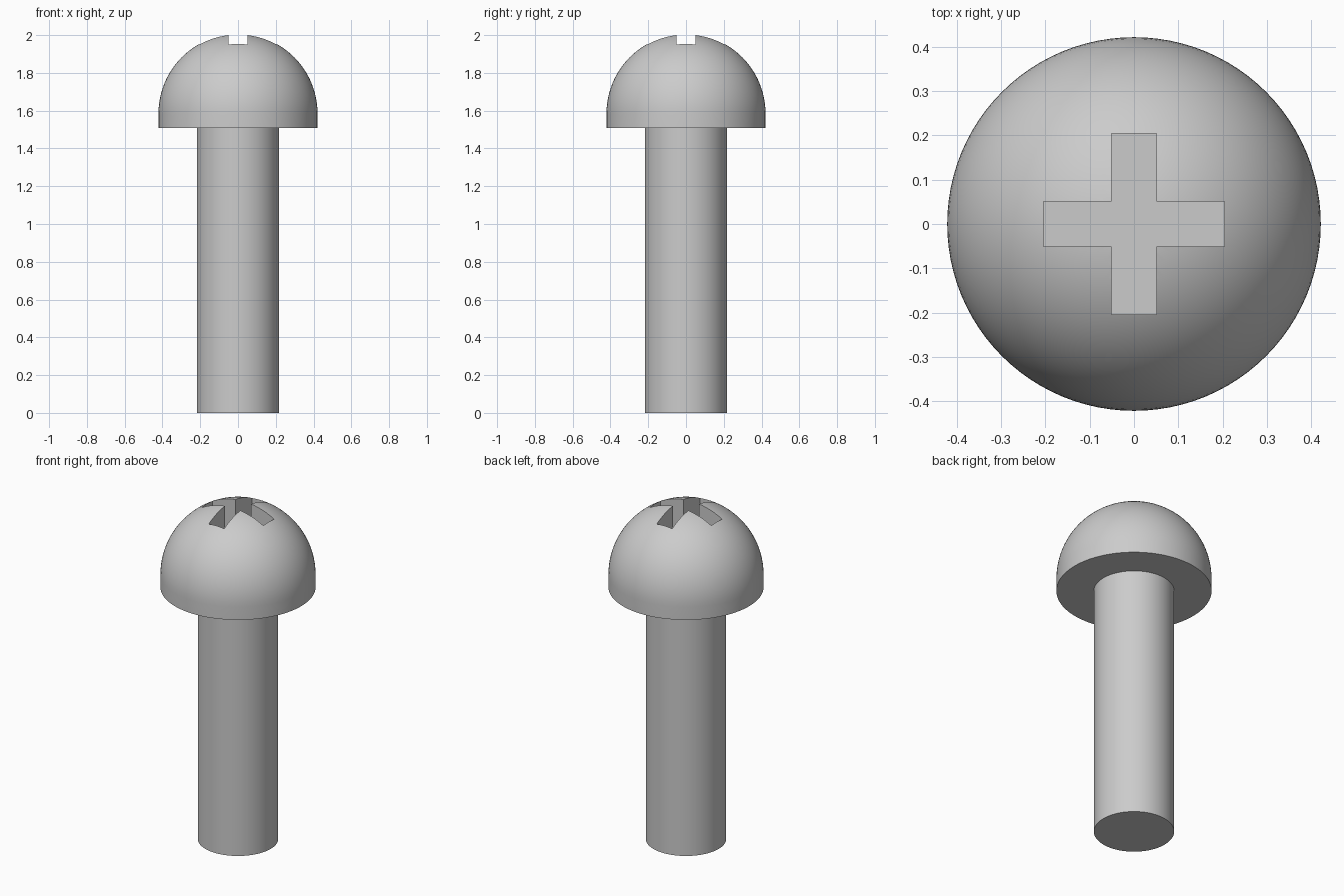
import bpy, bmesh, math

HEAD_R, SHAFT_R = 0.421, 0.218
HEAD_BASE, SLOT_FLOOR = 1.508, 1.8
SLOT_LONG, SLOT_HALF = 0.204, 0.051
# Slot rim corners sit exactly at the top of the model
DOME_Z = 2.0 - math.sqrt(HEAD_R ** 2 - 2 * SLOT_HALF ** 2)

cube = bpy.data.objects.get("Cube")
if cube:
    bpy.data.objects.remove(cube, do_unlink=True)

grey = (0.6, 0.6, 0.6, 1)
steel = bpy.data.materials.new("grey steel")
steel.use_nodes = True
steel.diffuse_color = grey
steel.node_tree.nodes["Principled BSDF"].inputs["Base Color"].default_value = grey


def add_object(name, bm):
    bmesh.ops.recalc_face_normals(bm, faces=bm.faces)
    mesh = bpy.data.meshes.new(name)
    bm.to_mesh(mesh)
    bm.free()
    mesh.materials.append(steel)
    obj = bpy.data.objects.new(name, mesh)
    bpy.context.collection.objects.link(obj)
    return obj


def lathe(name, profile, steps=96):
    """Spin a radius/height profile about the z axis."""
    bm = bmesh.new()
    verts = [bm.verts.new((r, 0, z)) for r, z in profile]
    edges = [bm.edges.new(pair) for pair in zip(verts, verts[1:])]
    bmesh.ops.spin(bm, geom=verts + edges, cent=(0, 0, 0), axis=(0, 0, 1),
                   angle=math.tau, steps=steps, use_duplicate=False)
    bmesh.ops.remove_doubles(bm, verts=bm.verts, dist=1e-5)
    return add_object(name, bm)


def smooth(obj):
    bpy.ops.object.select_all(action="DESELECT")
    obj.select_set(True)
    bpy.context.view_layer.objects.active = obj
    bpy.ops.object.shade_smooth_by_angle(angle=math.radians(30))


# Shaft
shaft = lathe("shaft", [(0, 0), (SHAFT_R, 0), (SHAFT_R, HEAD_BASE), (0, HEAD_BASE)])
smooth(shaft)

# Domed head with a short straight skirt
rings = 24
dome = [(HEAD_R * math.cos(a), DOME_Z + HEAD_R * math.sin(a))
        for a in (math.pi / 2 * i / rings for i in range(rings + 1))]
head = lathe("head", [(0, HEAD_BASE), (HEAD_R, HEAD_BASE)] + dome)

# Cross-shaped cutter: one arm outline turned four times
bm = bmesh.new()
arm = [(SLOT_HALF, -SLOT_HALF), (SLOT_LONG, -SLOT_HALF), (SLOT_LONG, SLOT_HALF)]
outline = []
for turn in range(4):
    c, s = round(math.cos(turn * math.pi / 2)), round(math.sin(turn * math.pi / 2))
    outline += [bm.verts.new((x * c - y * s, x * s + y * c, SLOT_FLOOR)) for x, y in arm]
floor = bm.faces.new(outline)
top = bmesh.ops.extrude_face_region(bm, geom=[floor], use_keep_orig=True)["geom"]
bmesh.ops.translate(bm, vec=(0, 0, 0.4),
                    verts=[v for v in top if isinstance(v, bmesh.types.BMVert)])
cutter = add_object("cross_slot_cutter", bm)
cutter.hide_render = True

# Cut the slot, then drop the cutter
cut = head.modifiers.new("cross slot", "BOOLEAN")
cut.operation, cut.solver, cut.object = "DIFFERENCE", "EXACT", cutter
bpy.context.view_layer.objects.active = head
bpy.ops.object.modifier_apply(modifier=cut.name)
bpy.data.objects.remove(cutter, do_unlink=True)
smooth(head)
